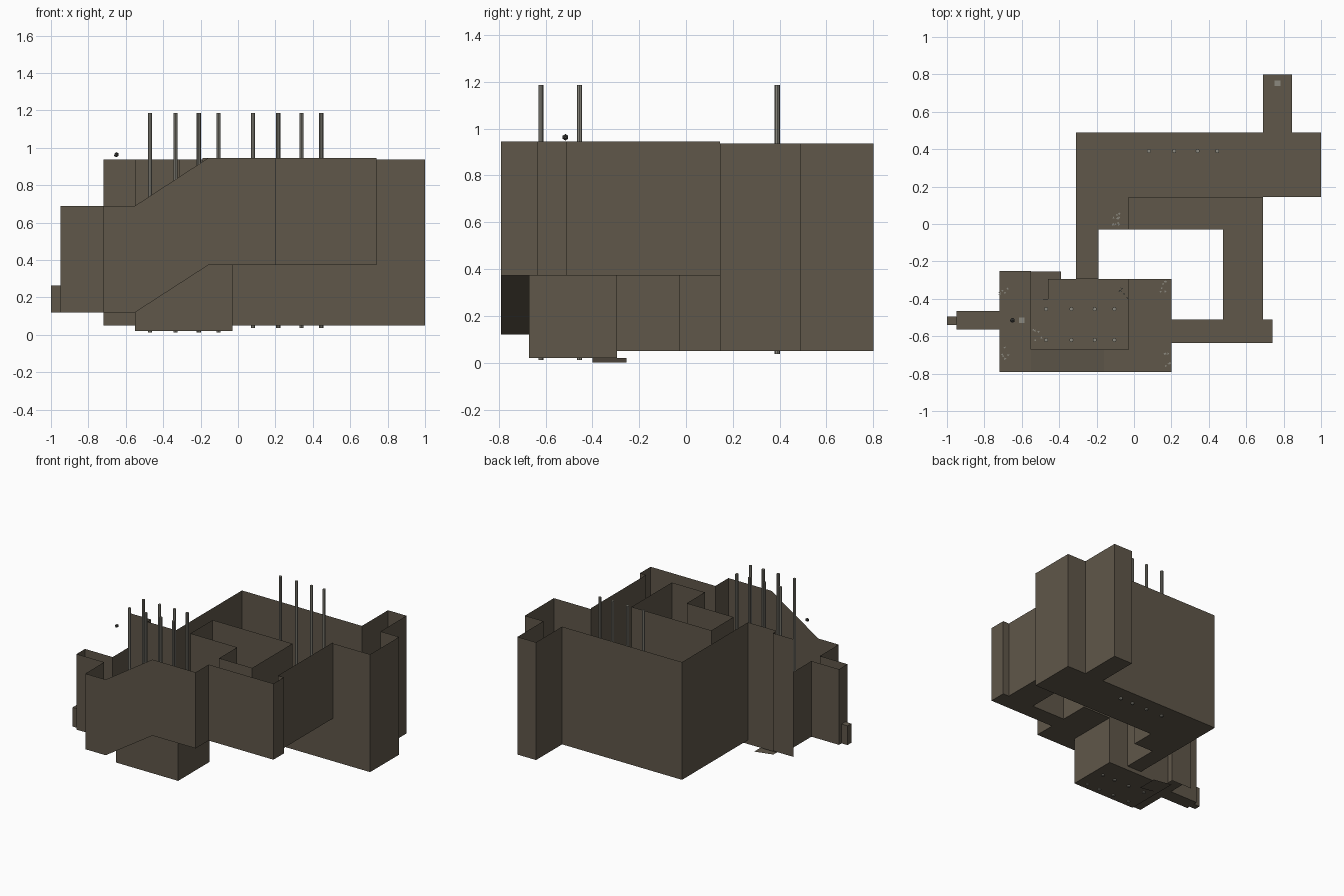
import bpy, bmesh, math, random

cube = bpy.data.objects.get("Cube")
if cube:
    bpy.data.objects.remove(cube)


def make_material(name, rgb):
    mat = bpy.data.materials.new(name)
    mat.use_nodes = True
    color = (*rgb, 1)
    mat.diffuse_color = color
    mat.node_tree.nodes["Principled BSDF"].inputs["Base Color"].default_value = color
    return mat


stone = make_material("brown stone", (.115, .095, .068))
steel = make_material("grey steel", (.26, .25, .21))
dark = make_material("dark iron", (.06, .06, .055))


def finish(name, bm, mat):
    bmesh.ops.remove_doubles(bm, verts=bm.verts, dist=.0005)
    mesh = bpy.data.meshes.new(name)
    bm.to_mesh(mesh)
    bm.free()
    mesh.materials.append(mat)
    obj = bpy.data.objects.new(name, mesh)
    bpy.context.collection.objects.link(obj)
    return obj


def face(bm, points):
    bm.faces.new([bm.verts.new(p) for p in points])


def wall(name, path, low, high):
    """Upright thin sheet that follows a plan path."""
    bm = bmesh.new()
    for (ax, ay), (bx, by) in zip(path, path[1:]):
        face(bm, [(ax, ay, low), (bx, by, low), (bx, by, high), (ax, ay, high)])
    return finish(name, bm, stone)


def floor(name, rects, z, z_right=None):
    """Flat sheets, or sheets sloping from left edge to right edge."""
    bm = bmesh.new()
    end = z if z_right is None else z_right
    for xa, ya, xb, yb in rects:
        face(bm, [(xa, ya, z), (xb, ya, end), (xb, yb, end), (xa, yb, z)])
    return finish(name, bm, stone)


def profile(name, y, outline):
    """Upright sheet facing the front, given as an x-z outline."""
    bm = bmesh.new()
    face(bm, [(x, y, z) for x, z in outline])
    return finish(name, bm, stone)


# Shared levels and plan lines
PIT, BASE, LOW, DECK = .02, .05, .12, .372
LOW_TOP, HALL_TOP, TOP = .69, .937, .945
FRONT, PIT_FRONT, ROOM_BACK, STEP_BACK = -.79, -.67, -.295, -.25
WEST, RAMP_LOW, RAMP_HIGH, PIT_EAST, EAST = -.72, -.55, -.16, -.03, .2
HALL_WEST, PASS_EAST, HALL_EAST = -.31, -.19, 1.0
HALL_FRONT, HALL_BACK, YARD = .145, .49, -.03
NOOK_A, NOOK_B, NOOK_END = .69, .845, .8
COR_A, COR_B, COR_END = .475, .69, .74
COR_FRONT, COR_BACK = -.635, -.51

# Great hall with nook and passage
wall("hall_walls", [(HALL_WEST, ROOM_BACK), (HALL_WEST, HALL_BACK), (NOOK_A, HALL_BACK),
     (NOOK_A, NOOK_END), (NOOK_B, NOOK_END), (NOOK_B, HALL_BACK), (HALL_EAST, HALL_BACK),
     (HALL_EAST, HALL_FRONT), (COR_B, HALL_FRONT)], BASE, HALL_TOP)
wall("balcony_wall", [(COR_B, HALL_FRONT), (PIT_EAST, HALL_FRONT), (PIT_EAST, YARD)], BASE, DECK)
wall("passage_wall", [(PIT_EAST, YARD), (PASS_EAST, YARD), (PASS_EAST, ROOM_BACK)], BASE, TOP)
floor("hall_floor", [(HALL_WEST, HALL_FRONT, HALL_EAST, HALL_BACK),
      (NOOK_A, HALL_BACK, NOOK_B, NOOK_END), (HALL_WEST, YARD, PIT_EAST, HALL_FRONT),
      (HALL_WEST, ROOM_BACK, PASS_EAST, YARD)], BASE)

# Raised corridor around the yard
wall("corridor_inner_wall", [(PIT_EAST, YARD), (COR_A, YARD), (COR_A, COR_BACK),
     (EAST, COR_BACK), (EAST, ROOM_BACK), (PIT_EAST, ROOM_BACK)], DECK, TOP)
wall("corridor_outer_wall", [(COR_B, HALL_FRONT), (COR_B, COR_BACK), (COR_END, COR_BACK),
     (COR_END, COR_FRONT), (EAST, COR_FRONT), (EAST, FRONT)], DECK, TOP)
floor("corridor_floor", [(PIT_EAST, YARD, COR_B, HALL_FRONT), (COR_A, COR_BACK, COR_B, YARD),
      (EAST, COR_FRONT, COR_END, COR_BACK)], DECK)

# Ramp room
profile("ramp_room_front_wall", FRONT, [(WEST, LOW), (RAMP_LOW, LOW), (RAMP_HIGH, DECK),
        (EAST, DECK), (EAST, TOP), (RAMP_HIGH, TOP), (RAMP_LOW, LOW_TOP), (WEST, LOW_TOP)])
floor("ramp", [(RAMP_LOW, FRONT, RAMP_HIGH, PIT_FRONT)], LOW, DECK)
floor("upper_deck", [(RAMP_HIGH, FRONT, PIT_EAST, PIT_FRONT),
      (PIT_EAST, FRONT, EAST, ROOM_BACK)], DECK)
floor("lower_deck", [(WEST, FRONT, RAMP_LOW, STEP_BACK)], LOW)
wall("ramp_room_back_wall", [(WEST, STEP_BACK), (RAMP_LOW, STEP_BACK), (RAMP_LOW, ROOM_BACK),
     (HALL_WEST, ROOM_BACK)], BASE, HALL_TOP)
wall("ramp_room_back_wall_east", [(PASS_EAST, ROOM_BACK), (PIT_EAST, ROOM_BACK)], PIT, TOP)

# Sunken pit with a loose sheet below
floor("pit_floor", [(RAMP_LOW, PIT_FRONT, PIT_EAST, -.4), (-.46, -.4, PIT_EAST, ROOM_BACK)], PIT)
wall("pit_east_wall", [(PIT_EAST, PIT_FRONT), (PIT_EAST, ROOM_BACK)], PIT, DECK)
wall("pit_west_wall", [(RAMP_LOW, PIT_FRONT), (RAMP_LOW, ROOM_BACK)], PIT, LOW)
wall("pit_back_sill", [(RAMP_LOW, ROOM_BACK), (PASS_EAST, ROOM_BACK)], PIT, BASE)
profile("pit_front_wall", PIT_FRONT, [(RAMP_LOW, PIT), (PIT_EAST, PIT), (PIT_EAST, DECK),
        (RAMP_HIGH, DECK), (RAMP_LOW, LOW)])
floor("loose_sheet", [(RAMP_LOW, -.4, -.39, -.255)], PIT, 0)

# Side tunnel and its end box
TUN_A, TUN_B, TUN_END = -.565, -.465, -.95
wall("tunnel_walls", [(WEST, STEP_BACK), (WEST, TUN_B), (TUN_END, TUN_B), (TUN_END, TUN_A),
     (WEST, TUN_A), (WEST, FRONT)], LOW, LOW_TOP)
floor("tunnel_floor", [(TUN_END, TUN_A, WEST, TUN_B)], LOW)
BOX_A, BOX_B, BOX_TOP = -.54, -.495, .265
wall("tunnel_end_box", [(TUN_END, BOX_B), (-1, BOX_B), (-1, BOX_A), (TUN_END, BOX_A)], LOW, BOX_TOP)
floor("tunnel_end_box_floor", [(-1, BOX_A, TUN_END, BOX_B)], LOW)
floor("tunnel_end_box_roof", [(-1, BOX_A, TUN_END, BOX_B)], BOX_TOP)


# Slim posts
def posts(name, xs, ys, low, high):
    bm = bmesh.new()
    for x in xs:
        for y in ys:
            made = bmesh.ops.create_cone(bm, cap_ends=True, segments=8, radius1=.011,
                                         radius2=.011, depth=high - low)
            bmesh.ops.translate(bm, verts=made["verts"], vec=(x, y, (low + high) / 2))
    return finish(name, bm, steel)


posts("hall_posts", (.08, .215, .34, .445), (.39,), .037, 1.187)
posts("pit_posts", (-.47, -.335, -.21, -.105), (-.455, -.62), .012, 1.187)

# Hanging ball
bm = bmesh.new()
bmesh.ops.create_icosphere(bm, subdivisions=1, radius=.014)
bmesh.ops.translate(bm, verts=bm.verts, vec=(-.65, -.515, .963))
finish("hanging_ball", bm, dark)

# Square floor plates
for label, x, y, z in (("nook", .767, .752, BASE), ("deck", -.6, -.515, LOW)):
    r = .015
    plate = floor(label + "_floor_plate", [(x - r, y - r, x + r, y + r)], z + .004)
    plate.data.materials[0] = steel

# Scattered floor chips
random.seed(4)
bm = bmesh.new()
for cx, cy, z, count in ((-.1, .03, BASE, 14), (-.06, -.37, DECK, 6), (.16, -.34, DECK, 6),
                         (.17, -.73, DECK, 6), (-.7, -.34, LOW, 5), (-.69, -.7, LOW, 6),
                         (-.52, -.6, PIT, 5)):
    for i in range(count):
        x, y = cx + random.uniform(-.02, .025), cy + random.uniform(-.04, .04)
        turn = random.uniform(0, math.tau)
        face(bm, [(x + .007 * math.cos(turn + k * math.tau / 3),
                   y + .007 * math.sin(turn + k * math.tau / 3), z + .005) for k in range(3)])
finish("floor_chips", bm, steel)
